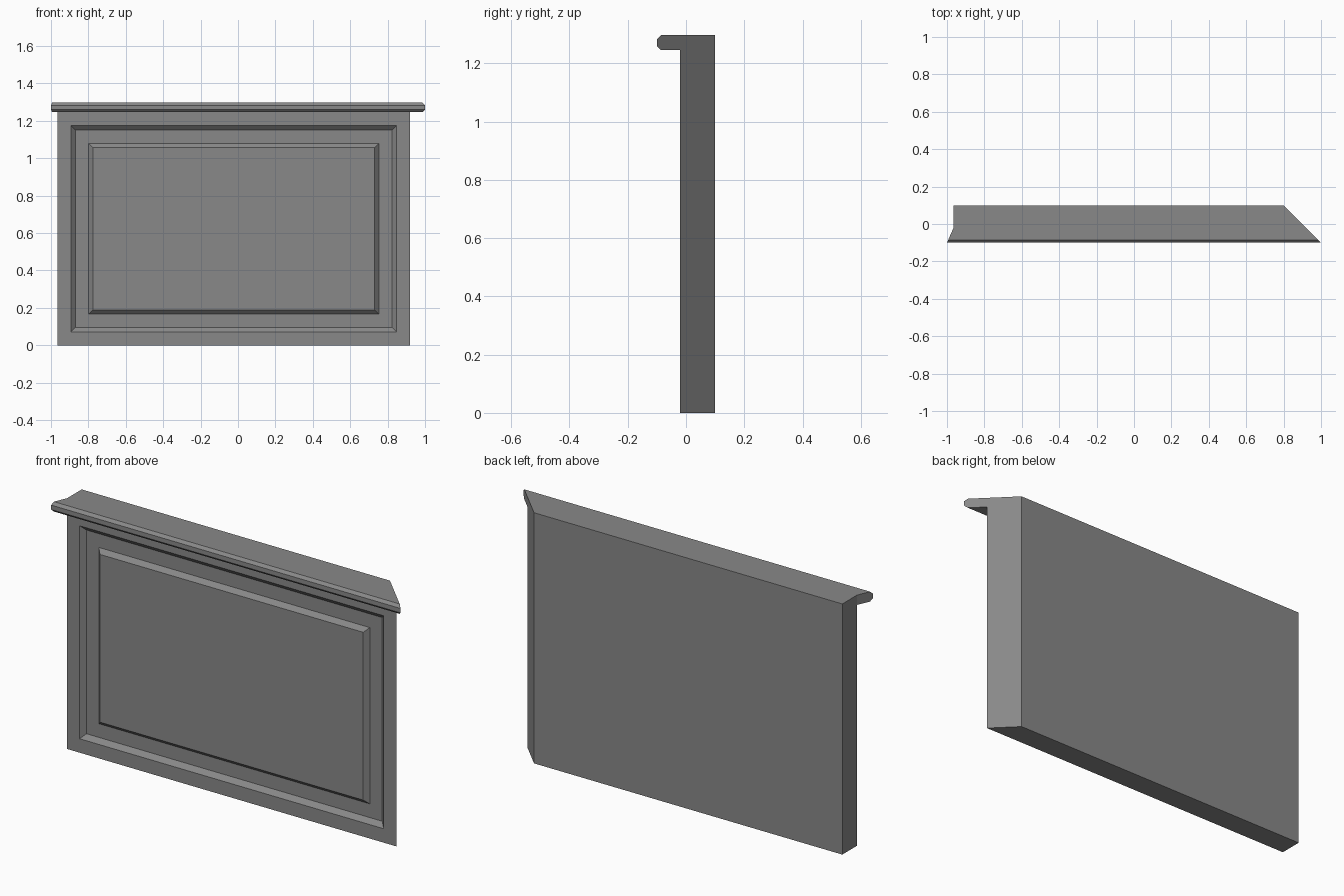
import bpy
import bmesh

cube = bpy.data.objects.get("Cube")
if cube:
    bpy.data.objects.remove(cube, do_unlink=True)

FRONT, BACK, LIP = -0.02, 0.1, -0.1
TOP, UNDER = 1.297, 1.246
CHAMFER = 0.014

grey = bpy.data.materials.new("grey_paint")
grey.use_nodes = True
colour = (0.25, 0.25, 0.25, 1)
grey.diffuse_color = colour
grey.node_tree.nodes["Principled BSDF"].inputs["Base Color"].default_value = colour


def left_end(y):
    """Shallow mitre on the overhang, square on the body."""
    return -0.965 - 0.435 * max(0, FRONT - y)


def right_end(y):
    """Straight 45 degree mitre through body and overhang."""
    return 0.9 - y


def sweep(profile):
    """Run a (y, z) profile along x between the two cut ends."""
    bm = bmesh.new()
    a = [bm.verts.new((left_end(y), y, z)) for y, z in profile]
    b = [bm.verts.new((right_end(y), y, z)) for y, z in profile]
    bm.faces.new(a)
    bm.faces.new(b)
    n = len(profile)
    for i in range(n):
        j = (i + 1) % n
        bm.faces.new((a[i], a[j], b[j], b[i]))
    bmesh.ops.recalc_face_normals(bm, faces=bm.faces[:])
    return bm


def finish(bm, name):
    mesh = bpy.data.meshes.new(name)
    bm.to_mesh(mesh)
    bm.free()
    mesh.materials.append(grey)
    bpy.context.collection.objects.link(bpy.data.objects.new(name, mesh))


# Body with a recessed frame and raised centre field
bm = sweep([(FRONT, 0), (BACK, 0), (BACK, TOP), (FRONT, TOP), (FRONT, UNDER)])
panel = min(bm.faces, key=lambda f: (round(f.calc_center_median().y, 3),
                                     f.calc_center_median().z))
for width, y in ((0.072, FRONT), (0.024, FRONT + 0.022),
                 (0.071, FRONT + 0.022), (0.022, FRONT)):
    bmesh.ops.inset_region(bm, faces=[panel], thickness=width,
                           use_even_offset=True, use_boundary=True)
    for v in panel.verts:
        v.co.y = y
finish(bm, "panel_body")

# Overhanging ledge with chamfered nose
finish(sweep([(FRONT, UNDER), (FRONT, TOP), (LIP + CHAMFER, TOP),
              (LIP, TOP - CHAMFER), (LIP, UNDER + CHAMFER),
              (LIP + CHAMFER, UNDER)]), "top_ledge")
